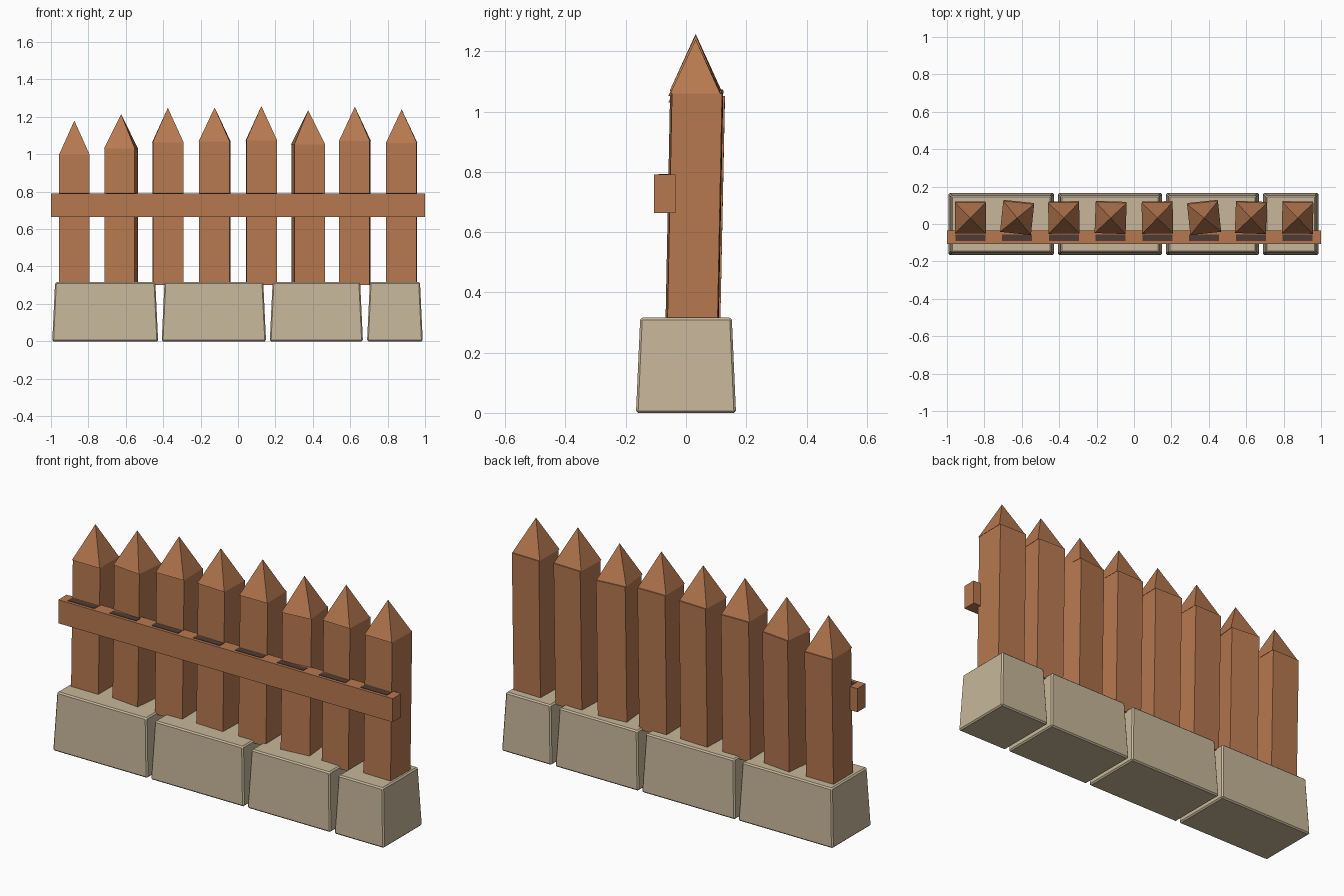
import bpy, bmesh, math
from mathutils import Matrix, Vector

if "Cube" in bpy.data.objects:
    bpy.data.objects.remove(bpy.data.objects["Cube"])


def material(name, rgb):
    m = bpy.data.materials.new(name)
    m.diffuse_color = (*rgb, 1)
    m.use_nodes = True
    m.node_tree.nodes["Principled BSDF"].inputs["Base Color"].default_value = m.diffuse_color
    return m


wood = material("warm wood", (0.47, 0.19, 0.08))
stone = material("pale stone", (0.57, 0.47, 0.32))
dark = material("dark brown", (0.08, 0.045, 0.035))


def frustum(name, mat, bottom, top, bevel=0.0):
    """Four-sided solid between two rectangles (cx, cy, z, width, depth, turn)."""
    bm = bmesh.new()
    rings = []
    for cx, cy, z, w, d, turn in (bottom, top):
        rot = Matrix.Rotation(math.radians(turn), 3, 'Z')
        rings.append([bm.verts.new(Vector((cx, cy, z)) + rot @ Vector((sx * w / 2, sy * d / 2, 0)))
                      for sx, sy in ((-1, -1), (1, -1), (1, 1), (-1, 1))])
    lo, hi = rings
    bm.faces.new(lo[::-1])
    bm.faces.new(hi)
    for i in range(4):
        j = (i + 1) % 4
        bm.faces.new((lo[i], lo[j], hi[j], hi[i]))
    if top[3] < 0.001:      # pointed top
        bmesh.ops.remove_doubles(bm, verts=bm.verts[:], dist=0.001)
    bmesh.ops.recalc_face_normals(bm, faces=bm.faces[:])
    me = bpy.data.meshes.new(name)
    bm.to_mesh(me)
    bm.free()
    me.materials.append(mat)
    ob = bpy.data.objects.new(name, me)
    bpy.context.collection.objects.link(ob)
    if bevel:
        mod = ob.modifiers.new("soft edges", 'BEVEL')
        mod.width = bevel
        mod.segments = 1
    return ob


# Stone footing: four tapered blocks
for x0, x1 in ((-0.993, -0.427), (-0.408, 0.15), (0.17, 0.668), (0.69, 0.988)):
    c, w = (x0 + x1) / 2, x1 - x0
    frustum("stone_block", stone, (c, 0, 0, w, 0.332, 0),
            (c, 0, 0.316, w - 0.03, 0.304, 0), 0.007)

# Pickets: shoulder height, tip height, turn about z
pickets = ((0.995, 1.18, 0), (1.03, 1.213, -6), (1.063, 1.248, 1), (1.068, 1.25, -2),
           (1.073, 1.258, 1), (1.052, 1.235, 6), (1.07, 1.254, -2), (1.06, 1.24, -1))
for i, (shoulder, tip, turn) in enumerate(pickets):
    x = -0.875 + 0.25 * i
    frustum("picket_post", wood, (x, 0.023, 0.302, 0.163, 0.166, turn),
            (x, 0.038, shoulder, 0.163, 0.166, turn))
    frustum("picket_point", wood, (x, 0.032, shoulder, 0.166, 0.166, turn),
            (x, 0.032, tip, 0, 0, turn))
    # Dark patch on the rail in front of the picket
    frustum("rail_patch", dark, (x, -0.074, 0.789, 0.16, 0.034, 0),
            (x, -0.074, 0.793, 0.16, 0.034, 0))

# Front rail
frustum("rail", wood, (0, -0.071, 0.664, 2.0, 0.072, 0), (0, -0.071, 0.791, 2.0, 0.072, 0))
